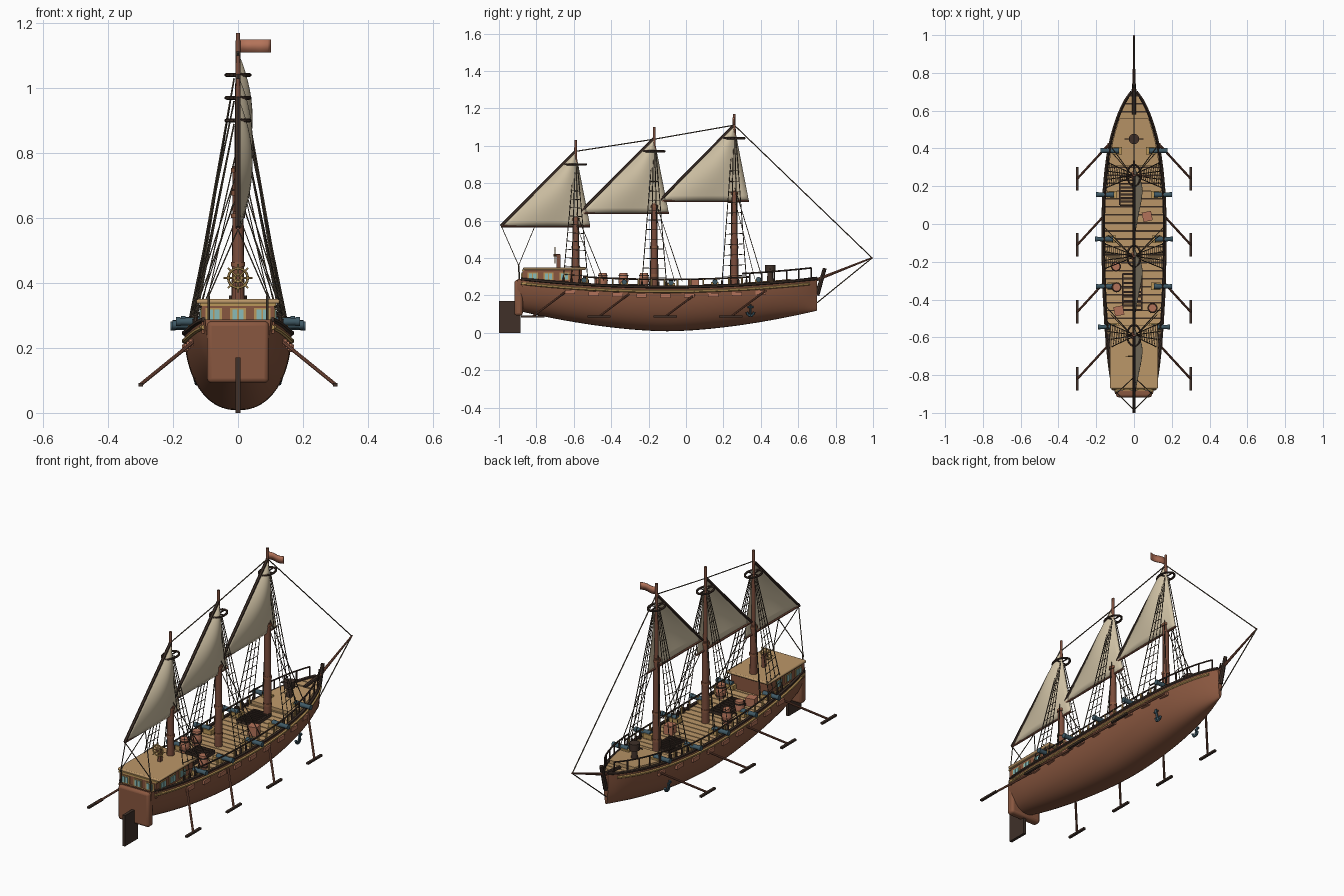
import bpy, bmesh, math
from mathutils import Vector as V, Matrix as M

if "Cube" in bpy.data.objects:
    bpy.data.objects.remove(bpy.data.objects["Cube"])

COL = dict(hull=(.25, .095, .05), tan=(.5, .31, .14), sail=(.62, .53, .37), gold=(.5, .31, .1),
           dark=(.05, .03, .022), wood=(.2, .075, .045), rope=(.1, .075, .05), glass=(.25, .5, .48),
           iron=(.05, .1, .13), flag=(.45, .17, .1))
MAT = {}
for k, c in COL.items():
    MAT[k] = bpy.data.materials.new(k)
    MAT[k].diffuse_color = (*c, 1)

def done(name, bm, mat):
    bmesh.ops.recalc_face_normals(bm, faces=bm.faces)
    me = bpy.data.meshes.new(name)
    bm.to_mesh(me)
    bm.free()
    me.materials.append(MAT[mat])
    ob = bpy.data.objects.new(name, me)
    bpy.context.collection.objects.link(ob)
    return ob

def box(bm, c, size, rot=0):
    m = M.Translation(c) @ M.Rotation(rot, 4, 'Z') @ M.Diagonal((*size, 1))
    bmesh.ops.create_cube(bm, size=1, matrix=m)

def rod(bm, a, b, r, r2=None, n=6):
    a, b = V(a), V(b)
    d = b - a
    m = M.Translation((a + b) / 2) @ d.to_track_quat('Z', 'Y').to_matrix().to_4x4()
    bmesh.ops.create_cone(bm, cap_ends=True, segments=n, radius1=r,
                          radius2=r if r2 is None else r2, depth=d.length, matrix=m)

def path(bm, pts, r):
    for a, b in zip(pts, pts[1:]):
        rod(bm, a, b, r)

def ring(bm, c, rx, ry, r, vertical=False, n=20):
    p = []
    for i in range(n + 1):
        t = math.tau * i / n
        u, w = rx * math.cos(t), ry * math.sin(t)
        p.append(V(c) + (V((u, 0, w)) if vertical else V((u, w, 0))))
    path(bm, p, r)

def grid(bm, rows):
    vs = [[bm.verts.new(p) for p in row] for row in rows]
    for r, s in zip(vs, vs[1:]):
        for i in range(len(r) - 1):
            bm.faces.new((r[i], r[i + 1], s[i + 1], s[i]))

# Hull lines: half breadth, sheer and keel along y
HW = [(-.9, .1), (-.8, .123), (-.6, .145), (-.3, .161), (0, .165), (.2, .157), (.4, .132),
      (.55, .092), (.65, .048), (.7, .014)]
def hw(y):
    y = min(max(y, -.9), .7)
    for i in range(len(HW) - 1):
        (y0, w0), (y1, w1) = HW[i], HW[i + 1]
        if y <= y1:
            slope = lambda j: (HW[min(j + 1, 9)][1] - HW[max(j - 1, 0)][1]) / (HW[min(j + 1, 9)][0] - HW[max(j - 1, 0)][0])
            h = y1 - y0
            t = (y - y0) / h
            return ((2*t**3 - 3*t*t + 1) * w0 + (t**3 - 2*t*t + t) * h * slope(i)
                    + (3*t*t - 2*t**3) * w1 + (t**3 - t*t) * h * slope(i + 1))
def sheer(y): return .243 + .045 * ((y + .1) / .8) ** 2
def keel(y): return .008 + .11 * (abs(y + .1) / .8) ** 1.7
def span(a, b, n): return [a + (b - a) * i / n for i in range(n + 1)]
def side(s, y, dz=0, dx=0): return V((s * (hw(y) + dx), y, sheer(y) + dz))

bm = bmesh.new()
rows = []
for y in span(-.9, .7, 48):
    row = []
    for t in span(0, math.pi, 24):
        c = math.cos(t)
        row.append((math.copysign(abs(c) ** .88, c) * hw(y) if abs(c) > 1e-6 else 0, y,
                    sheer(y) - (sheer(y) - keel(y)) * math.sin(t)))
    rows.append(row)
grid(bm, rows)
for row in (0, -1):
    bm.verts.ensure_lookup_table()
    bm.faces.new(bm.verts[:25] if row == 0 else bm.verts[-25:])
done("hull", bm, 'hull')

# Deck planks laid across, and a raised foredeck
def slab(bm, y0, y1, dz, th, n=1, inset=.006):
    for z in (dz, dz - th):
        grid(bm, [[(-hw(y) + inset, y, sheer(y) + z), (hw(y) - inset, y, sheer(y) + z)] for y in span(y0, y1, n)])
    for s in (-1, 1):
        grid(bm, [[(s * (hw(y) - inset), y, sheer(y) + z) for z in (dz, dz - th)] for y in span(y0, y1, n)])
    for y in (y0, y1):
        grid(bm, [[(s * (hw(y) - inset), y, sheer(y) + z) for s in (-1, 1)] for z in (dz, dz - th)])
bm = bmesh.new()
for i in range(30):
    y = -.58 + i * .042
    slab(bm, y, y + .037, -.004, .015)
done("deck_planks", bm, 'tan')
bm = bmesh.new()
slab(bm, -.89, .69, -.012, .008, 30)
done("deck_base", bm, 'dark')
bm = bmesh.new()
slab(bm, .31, .56, .014, .02, 8, .012)
done("foredeck", bm, 'tan')

# Gunwale, rub rail, railing with posts
dk, gd, pl = bmesh.new(), bmesh.new(), bmesh.new()
for s in (-1, 1):
    ys = span(-.88, .7, 40)
    path(dk, [side(s, y, .002) for y in ys], .008)
    path(gd, [side(s, y, -.022, .001) for y in span(-.88, .66, 40)], .0075)
    path(dk, [side(s, y, .042, -.008) for y in span(-.55, .34, 22)], .0045)
    path(dk, [side(s, y, .062, -.006) for y in span(.3, .67, 12)], .0045)
    for y in span(-.53, .3, 12):
        rod(gd, side(s, y, 0, -.008), side(s, y, .042, -.008), .005)
    for y in span(.34, .67, 5):
        rod(dk, side(s, y, 0, -.006), side(s, y, .062, -.006), .004)
    for y in span(-.62, .4, 8):
        box(pl, side(s, y, -.045, 0), (.014, .055, .022), 0)
done("gunwale_and_rails", dk, 'dark')
done("rub_rail_and_posts", gd, 'gold')
done("port_lids", pl, 'flag')

# Stern block and rudder
bm = bmesh.new()
box(bm, (0, -.895, .187), (.19, .045, .19))
ob = done("stern_block", bm, 'hull')
bv = ob.modifiers.new("round", 'BEVEL')
bv.width, bv.segments = .014, 3
bm = bmesh.new()
box(bm, (0, -.943, .085), (.016, .114, .17))
done("rudder", bm, 'dark')

# Stern cabin with roof and windows
bm = bmesh.new()
box(bm, (0, -.715, .29), (.224, .32, .09))
done("cabin", bm, 'hull')
bm = bmesh.new()
box(bm, (0, -.703, .343), (.256, .335, .014))
ob = done("cabin_roof", bm, 'tan')
bv = ob.modifiers.new("round", 'BEVEL')
bv.width, bv.segments = .005, 2
fr, gl = bmesh.new(), bmesh.new()
box(fr, (0, -.88, .276), (.2, .02, .009))
box(fr, (0, -.87, .334), (.235, .014, .01))
for x in (-.075, 0, .075):
    box(fr, (x, -.876, .302), (.05, .006, .043))
    for d in (-.01, .01):
        box(gl, (x + d, -.88, .302), (.015, .004, .032))
for s in (-1, 1):
    box(fr, (s * .113, -.715, .265), (.01, .325, .008))
    for y in (-.82, -.735, -.65):
        box(fr, (s * .113, y, .302), (.006, .055, .042))
        for d in (-.011, .011):
            box(gl, (s * .117, y + d, .302), (.004, .017, .032))
done("window_frames", fr, 'gold')
done("window_panes", gl, 'glass')

# Steering wheel
bm = bmesh.new()
wc = V((0, -.7, .415))
ring(bm, wc, .03, .03, .004, True)
ring(bm, wc, .012, .012, .004, True, 10)
for i in range(8):
    t = math.tau * i / 8
    rod(bm, wc, wc + .044 * V((math.cos(t), 0, math.sin(t))), .0028)
done("steering_wheel", bm, 'gold')
bm = bmesh.new()
box(bm, (0, -.682, .383), (.018, .02, .07))
rod(bm, wc - V((0, .008, 0)), wc + V((0, .025, 0)), .006, n=8)
done("wheel_stand", bm, 'wood')

# Masts, sails, spars, top rings, shrouds
mast, rig, ringb, spar, foot, bands = (bmesh.new() for _ in range(6))
for i, (y, top, sz) in enumerate([(-.59, 1.03, .57), (-.17, 1.1, .64), (.258, 1.17, .705)]):
    peak = top - .06
    rod(mast, (0, y, .22), (0, y, .62 + .07 * i), .021, .016, 12)
    rod(mast, (0, y, .62 + .07 * i), (0, y, top), .012, .007, 10)
    for z in (.3, .45, .6 + .07 * i):
        rod(bands, (0, y, z), (0, y, z + .014), .022, n=12)
    ring(ringb, (0, y, top - .13), .036, .056, .006)
    for d in ((.036, 0, 0), (0, .056, 0)):
        c = V((0, y, top - .13))
        rod(ringb, c - V(d), c + V(d), .004)
    pk, aft, fore = V((0, y, peak)), V((0, y - .4, sz)), V((0, y + .078, sz))
    bm = bmesh.new()
    grid(bm, [[pk.lerp(aft.lerp(fore, u), v) + V((.045 * math.sin(math.pi * u) * math.sin(math.pi * v ** .9 * .93), 0, 0))
               for u in span(0, 1, 14)] for v in span(.012, 1, 14)])
    sail = done("sail_%d" % (i + 1), bm, 'sail')
    sail.modifiers.new("cloth", 'SOLIDIFY').thickness = .003
    rod(spar, pk, aft, .008)
    rod(foot, aft, fore, .006)
    for s in (-1, 1):
        offs = span(-.065, .065, 3)
        hi = [V((s * .012, y + o * .15, top - .14)) for o in offs]
        lo = [side(s, y + o, .03, -.012) for o in offs]
        for a, b in zip(hi, lo):
            rod(rig, a, b, .0025, n=4)
            rod(ringb, b, b - V((0, 0, .035)), .006)
        for k in range(11):
            t = .03 + k * .075
            path(rig, [b.lerp(a, t) for a, b in zip(hi, lo)], .0018)
        rod(rig, (s * .01, y, sz + .08), side(s, y + .15, .03, -.01), .0025, n=4)
        rod(rig, (s * .01, y, sz + .02), side(s, y + .11, .03, -.03), .002, n=4)
for s in (-1, 1):
    rod(rig, (0, -.985, .565), (s * .09, -.895, .36), .0025, n=4)
    rod(rig, (0, -.81, .565), (s * .09, -.895, .36), .0025, n=4)
    rod(rig, (s * .09, -.895, .36), (s * .09, -.89, .28), .004)
path(rig, [(0, -.59, .97), (0, -.17, 1.035), (0, .258, 1.11), (0, .995, .4), (0, .7, .16)], .003)
done("masts", mast, 'wood')
done("mast_bands", bands, 'hull')
done("rigging", rig, 'rope')
done("mast_rings_and_blocks", ringb, 'dark')
done("sail_yards", spar, 'dark')
done("sail_booms", foot, 'wood')

# Flag
bm = bmesh.new()
grid(bm, [[(x, .258 + .006 * math.sin(x * 63), z) for x in span(0, .1, 10)] for z in (1.11, 1.15)])
done("flag", bm, 'flag').modifiers.new("cloth", 'SOLIDIFY').thickness = .004

# Stem post and bowsprit
bm = bmesh.new()
rod(bm, (0, .7, .2), (0, .742, .345), .013, .01, 8)
rod(bm, (0, .58, .275), (0, .7, .29), .01, n=8)
done("stem_post", bm, 'dark')
bm = bmesh.new()
rod(bm, (0, .66, .268), (0, .998, .402), .009, .004, 8)
done("bowsprit", bm, 'wood')

# Oars and cannons on both sides
oar, blade, gun, car = (bmesh.new() for _ in range(4))
for s in (-1, 1):
    for y in (.24, -.11, -.465, -.82):
        rod(oar, (s * .13, y + .185, .225), (s * .3, y, .087), .006, n=8)
        box(blade, (s * .3, y, .087), (.014, .125, .01))
    for y in (.388, .155, -.08, -.33, -.545):
        w, z = hw(y), sheer(y) + .024
        rod(gun, (s * (w - .055), y, z), (s * (w + .035), y, z), .015, .011, 10)
        rod(gun, (s * (w + .028), y, z), (s * (w + .042), y, z), .014, n=10)
        box(car, (s * (w - .045), y, z - .012), (.05, .04, .024))
done("oar_shafts", oar, 'wood')
done("oar_blades", blade, 'dark')
done("cannons", gun, 'iron')
done("cannon_carriages", car, 'gold')

# Anchors
bm = bmesh.new()
for s in (-1, 1):
    x = s * .126
    rod(bm, (x, .345, .09), (s * .143, .345, .15), .007)
    path(bm, [(x, .325, .11), (x, .333, .095), (x, .345, .09), (x, .357, .095), (x, .365, .11)], .007)
    rod(bm, (s * .14, .33, .138), (s * .14, .36, .138), .005)
done("anchors", bm, 'iron')

# Deck gear: gratings, barrels, crates, capstan
bm = bmesh.new()
for x, y, l in ((-.025, .175, .15), (-.01, -.36, .19)):
    for e in (-.05, .05):
        box(bm, (x + e, y, .252), (.008, l, .02))
    for yy in span(y - l / 2, y + l / 2, 8):
        box(bm, (x, yy, .254), (.1, .009, .014))
done("hatch_gratings", bm, 'dark')
bar, hoop = bmesh.new(), bmesh.new()
for x, y in ((-.095, -.225), (-.092, -.335), (.098, -.445)):
    rod(bar, (x, y, .24), (x, y, .28), .021, .027, 14)
    rod(bar, (x, y, .28), (x, y, .32), .027, .021, 14)
    for z in (.255, .303):
        rod(hoop, (x, y, z), (x, y, z + .007), .0265, n=14)
for x, y in ((-.08, -.46), (.07, .04)):
    box(bar, (x, y, .265), (.05, .05, .05), .2)
done("barrels_and_crates", bar, 'flag')
done("barrel_hoops", hoop, 'dark')
bm = bmesh.new()
rod(bm, (0, .45, .27), (0, .45, .325), .018, .014, 12)
rod(bm, (0, .45, .325), (0, .45, .362), .028, n=12)
rod(bm, (-.05, .45, .34), (.05, .45, .34), .004)
done("capstan", bm, 'dark')

# Smooth round parts, keep hard edges
for ob in bpy.data.objects:
    ob.select_set(True)
    bpy.context.view_layer.objects.active = ob
bpy.ops.object.shade_smooth_by_angle(angle=math.radians(40))

for m in bpy.data.materials:
    if m.users and not m.is_grease_pencil:
        m.use_nodes = True
        m.node_tree.nodes["Principled BSDF"].inputs["Base Color"].default_value = m.diffuse_color
